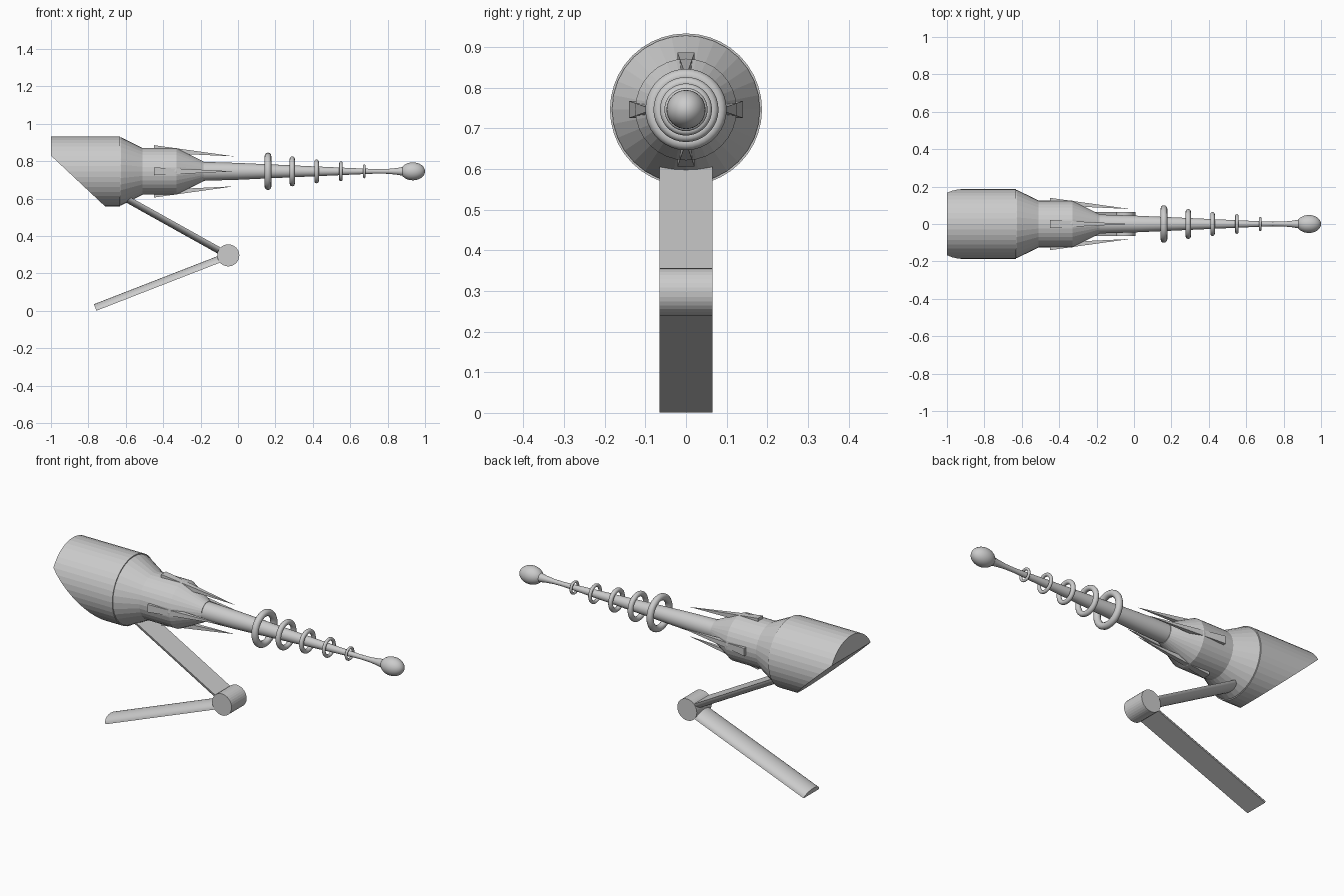
import bpy, bmesh, math
from mathutils import Vector, Matrix

if "Cube" in bpy.data.objects:
    bpy.data.objects.remove(bpy.data.objects["Cube"])

AXIS_Z = 0.746
grey = bpy.data.materials.new("plain grey")
grey.diffuse_color = (0.6, 0.6, 0.6, 1)
grey.use_nodes = True
grey.node_tree.nodes["Principled BSDF"].inputs["Base Color"].default_value = grey.diffuse_color


def finish(bm, name, smooth=None):
    bmesh.ops.recalc_face_normals(bm, faces=bm.faces)
    me = bpy.data.meshes.new(name)
    bm.to_mesh(me)
    bm.free()
    me.materials.append(grey)
    ob = bpy.data.objects.new(name, me)
    bpy.context.collection.objects.link(ob)
    if smooth:
        bpy.ops.object.select_all(action='DESELECT')
        ob.select_set(True)
        bpy.context.view_layer.objects.active = ob
        bpy.ops.object.shade_smooth_by_angle(angle=math.radians(smooth))
    return ob


def lathe(profile, n=32):
    """Capped solid turned about the barrel axis from (x, radius) points."""
    bm = bmesh.new()
    rings = []
    for x, r in profile:
        rings.append([bm.verts.new((x, r * math.cos(2 * math.pi * i / n),
                                    AXIS_Z + r * math.sin(2 * math.pi * i / n)))
                      for i in range(n)])
    for a, b in zip(rings, rings[1:]):
        for i in range(n):
            j = (i + 1) % n
            bm.faces.new((a[i], a[j], b[j], b[i]))
    bm.faces.new(rings[0])
    bm.faces.new(rings[-1])
    return bm


# Rear grip drum, sliced diagonally underneath
bm = lathe([(-1.0, 0.187), (-0.63, 0.187)], 40)
cut = bmesh.ops.bisect_plane(
    bm, geom=bm.verts[:] + bm.edges[:] + bm.faces[:],
    plane_co=(-1.0, 0, 0.83), plane_no=Vector((-0.272, 0, -0.29)).normalized(),
    clear_outer=True)
edges = [e for e in bm.edges if e.is_boundary]
bmesh.ops.holes_fill(bm, edges=edges, sides=0)
finish(bm, "rear_drum")

# Stepped body that narrows to the barrel
finish(lathe([(-0.635, 0.182), (-0.625, 0.182), (-0.51, 0.125),
              (-0.33, 0.125), (-0.185, 0.053)]), "body")

# Long tapered barrel with a flared tip
finish(lathe([(-0.20, 0.051), (0.0, 0.045), (0.2, 0.036), (0.42, 0.026),
              (0.62, 0.017), (0.74, 0.012), (0.80, 0.013),
              (0.85, 0.018), (0.90, 0.027)]), "barrel", 30)

# Oval muzzle bulb
bm = bmesh.new()
bmesh.ops.create_uvsphere(
    bm, u_segments=32, v_segments=16, radius=1,
    matrix=Matrix.Translation((0.935, 0, AXIS_Z))
    @ Matrix.Diagonal((0.065, 0.048, 0.048, 1)) @ Matrix.Rotation(math.pi / 2, 4, 'Y'))
finish(bm, "muzzle_bulb", 40)


# Shrinking rings around the barrel
def ring(x, outer, tube, name, n=36, m=12):
    bm = bmesh.new()
    grid = []
    for i in range(n):
        a = 2 * math.pi * i / n
        row = []
        for k in range(m):
            t = 2 * math.pi * k / m
            r = outer - tube + tube * math.cos(t)
            row.append(bm.verts.new((x + tube * math.sin(t), r * math.cos(a),
                                     AXIS_Z + r * math.sin(a))))
        grid.append(row)
    for i in range(n):
        for k in range(m):
            p, q, l = grid[i], grid[(i + 1) % n], (k + 1) % m
            bm.faces.new((p[k], q[k], q[l], p[l]))
    finish(bm, name, 60)


for i, (x, outer, tube) in enumerate([(0.16, 0.100, 0.018), (0.29, 0.080, 0.014),
                                      (0.42, 0.064, 0.012), (0.55, 0.053, 0.009),
                                      (0.675, 0.037, 0.007)]):
    ring(x, outer, tube, f"barrel_ring_{i + 1}")

# Four pointed fins around the body
for k in range(4):
    bm = bmesh.new()
    base = [bm.verts.new(p) for p in ((-0.45, -0.021, 0.100), (-0.45, 0.021, 0.100),
                                      (-0.45, 0.021, 0.140), (-0.45, -0.021, 0.140))]
    tip = bm.verts.new((-0.02, 0, 0.080))
    bm.faces.new(base)
    for i in range(4):
        bm.faces.new((base[i], base[(i + 1) % 4], tip))
    bm.transform(Matrix.Translation((0, 0, AXIS_Z)) @ Matrix.Rotation(k * math.pi / 2, 4, 'X'))
    finish(bm, f"fin_{k + 1}")


# Stand arms: flat on the outside of the bend, bulging on the inside
def arm(start, end, bulge, name, half=0.065, n=12):
    d = Vector((end[0] - start[0], 0, end[1] - start[1])).normalized()
    normal = Vector((-d.z, 0, d.x)) * bulge
    bm = bmesh.new()
    ends = []
    for p in (start, end):
        ends.append([bm.verts.new(Vector((p[0], -half * math.cos(math.pi * i / n), p[1]))
                                  + normal * math.sin(math.pi * i / n))
                     for i in range(n + 1)])
    a, b = ends
    for i in range(n + 1):
        j = (i + 1) % (n + 1)
        bm.faces.new((a[i], a[j], b[j], b[i]))
    bm.faces.new(a)
    bm.faces.new(b)
    finish(bm, name, 35)


arm((-0.757, 0.001), (-0.045, 0.278), 0.037, "lower_arm")
arm((-0.61, 0.627), (-0.05, 0.315), -0.036, "upper_arm")

# Round hinge joining the two arms
bm = bmesh.new()
bmesh.ops.create_cone(bm, cap_ends=True, segments=32, radius1=0.059, radius2=0.059, depth=0.13,
                      matrix=Matrix.Translation((-0.052, 0, 0.297))
                      @ Matrix.Rotation(math.pi / 2, 4, 'X'))
finish(bm, "hinge")
